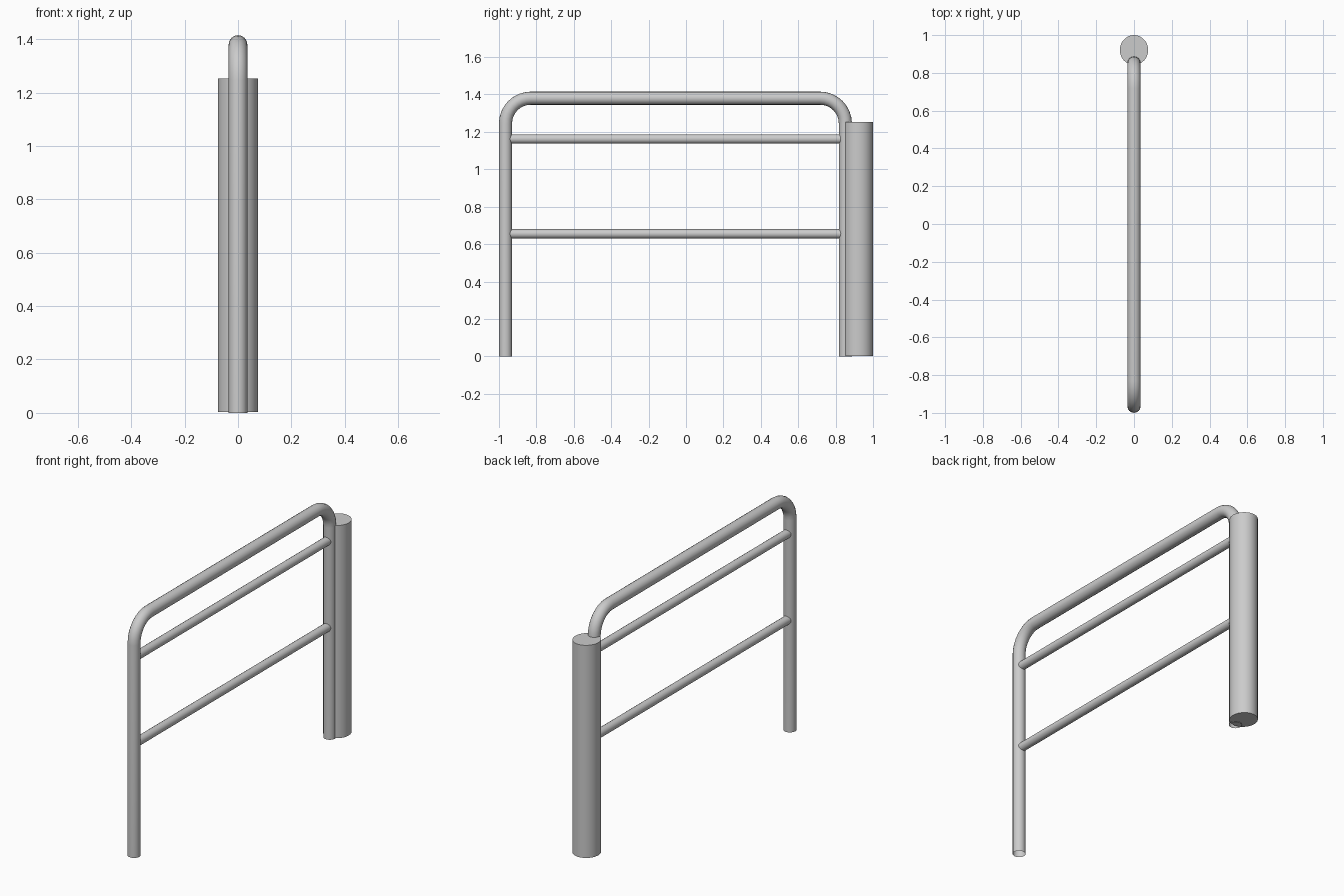
import bpy
from math import sin, cos, pi, radians

if "Cube" in bpy.data.objects:
    bpy.data.objects.remove(bpy.data.objects["Cube"])

TUBE_R, BEND_R = 0.035, 0.135
Y0, Y1, TOP = -0.965, 0.852, 1.38   # tube centreline extents


def tube(name, points, radius):
    """Open round tube swept along a path, converted to a mesh."""
    curve = bpy.data.curves.new(name, 'CURVE')
    curve.dimensions = '3D'
    curve.bevel_depth = radius
    curve.bevel_resolution = 6
    curve.use_fill_caps = False
    spline = curve.splines.new('POLY')
    spline.points.add(len(points) - 1)
    for p, co in zip(spline.points, points):
        p.co = (*co, 1)
    obj = bpy.data.objects.new(name, curve)
    bpy.context.collection.objects.link(obj)
    bpy.ops.object.select_all(action='DESELECT')
    bpy.context.view_layer.objects.active = obj
    obj.select_set(True)
    bpy.ops.object.convert(target='MESH')
    bpy.ops.object.shade_smooth_by_angle(angle=radians(35))
    return obj


def bend(cy, start, end, steps=8):
    """Quarter arc in the YZ plane for a rounded top corner."""
    cz = TOP - BEND_R
    angles = [start + (end - start) * i / steps for i in range(steps + 1)]
    return [(0, cy + BEND_R * cos(a), cz + BEND_R * sin(a)) for a in angles]


# Bent outer frame, open at the feet
path = [(0, Y0, 0)]
path += bend(Y0 + BEND_R, pi, pi / 2)
path += bend(Y1 - BEND_R, pi / 2, 0)
path += [(0, Y1, 0)]
tube("frame_tube", path, TUBE_R)

# Horizontal rails, ends buried in the frame
for name, z in (("upper_rail", 1.162), ("lower_rail", 0.655)):
    tube(name, [(0, Y0 + 0.015, z), (0, Y1 - 0.015, z)], 0.025)

# Thick, slightly oval mounting post
post_bottom, post_top = 0.003, 1.252
bpy.ops.mesh.primitive_cylinder_add(
    vertices=32, radius=1, depth=1,
    location=(0, 0.921, (post_bottom + post_top) / 2))
post = bpy.context.object
post.name = "mounting_post"
post.scale = (0.075, 0.079, post_top - post_bottom)
bpy.ops.object.transform_apply(location=False, rotation=False, scale=True)
bpy.ops.object.shade_smooth_by_angle(angle=radians(35))
